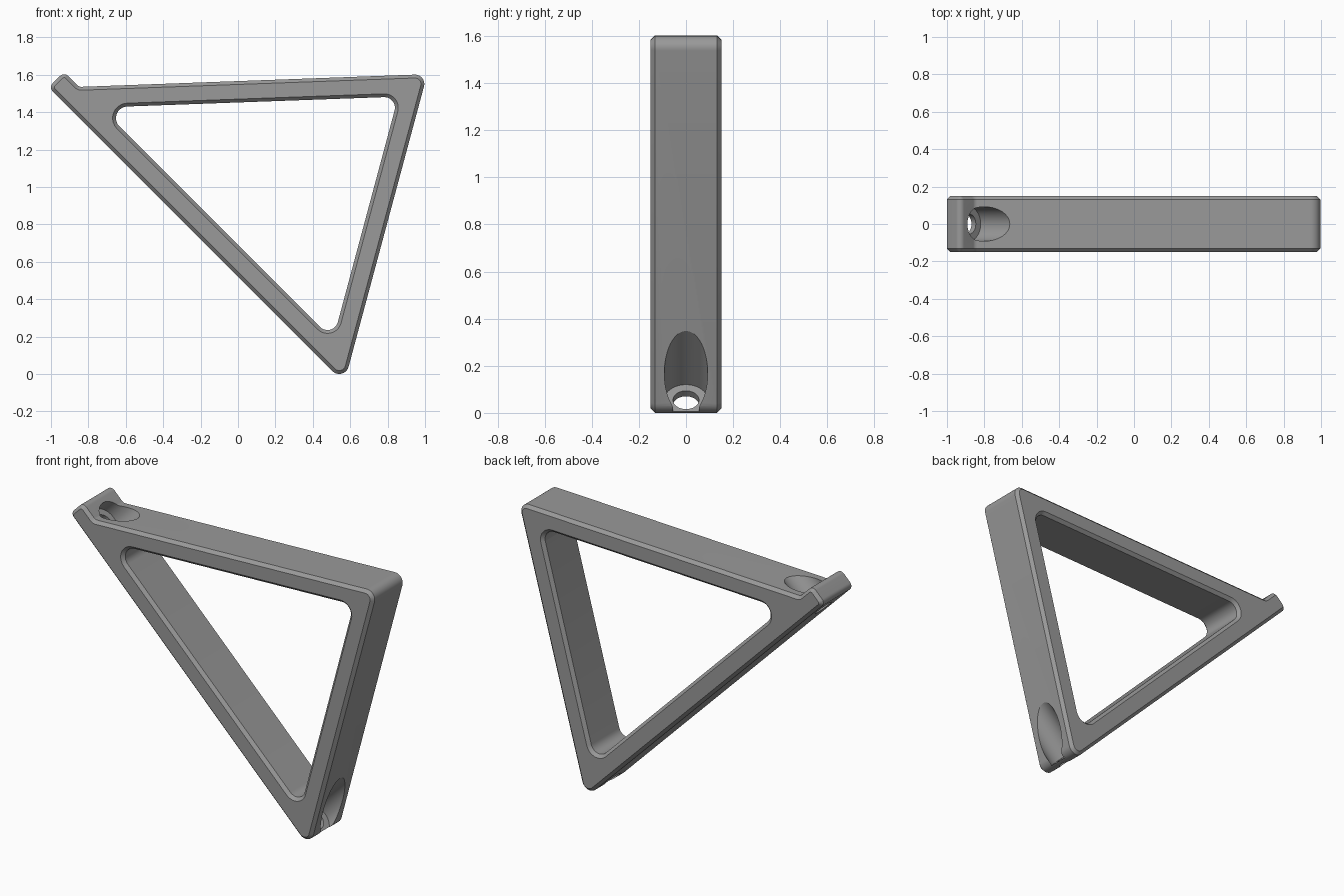
import bpy, bmesh, math
from mathutils import Vector, Matrix

if "Cube" in bpy.data.objects:
    bpy.data.objects.remove(bpy.data.objects["Cube"])

HALF, CH = 0.15, 0.018          # half depth of the bracket, chamfer size

grey = bpy.data.materials.new("plain_grey")
grey.diffuse_color = (0.32, 0.32, 0.32, 1)
grey.use_nodes = True
grey.node_tree.nodes["Principled BSDF"].inputs["Base Color"].default_value = grey.diffuse_color


def rounded_loop(corners, steps=10):
    """Counter-clockwise (x, z, radius) corners -> list of (point, outward normal)."""
    out, n = [], len(corners)
    for i in range(n):
        a, p, b = (Vector(corners[(i + k) % n][:2]) for k in (-1, 0, 1))
        r = corners[i][2]
        d1, d2 = (p - a).normalized(), (b - p).normalized()
        n1, n2 = Vector((d1.y, -d1.x)), Vector((d2.y, -d2.x))
        side = 1 if d1.x * d2.y - d1.y * d2.x > 0 else -1   # convex or concave
        centre = p - (n1 + n2) * (side * r / (1 + n1.dot(n2)))
        a1 = math.atan2(n1.y, n1.x)
        turn = math.atan2(n1.x * n2.y - n1.y * n2.x, n1.dot(n2))
        for k in range(steps + 1):
            t = a1 + turn * k / steps
            nrm = Vector((math.cos(t), math.sin(t)))
            out.append((centre + nrm * (side * r), nrm))
    return out


def chamfered_wall(bm, loop, inset):
    """Wall through the depth with chamfers; returns the front and back rim edges."""
    rings = []
    for y, off in ((-HALF, inset), (-HALF + CH, 0), (HALF - CH, 0), (HALF, inset)):
        pts = [p + nrm * off for p, nrm in loop]
        rings.append([bm.verts.new((q.x, y, q.y)) for q in pts])
    n = len(loop)
    for r0, r1 in zip(rings, rings[1:]):
        for i in range(n):
            j = (i + 1) % n
            bm.faces.new((r0[i], r0[j], r1[j], r1[i]))
    return [[bm.edges.get((r[i], r[(i + 1) % n])) for i in range(n)]
            for r in (rings[0], rings[3])]


def new_object(name, bm):
    bmesh.ops.recalc_face_normals(bm, faces=bm.faces)
    me = bpy.data.meshes.new(name)
    bm.to_mesh(me)
    bm.free()
    me.materials.append(grey)
    ob = bpy.data.objects.new(name, me)
    bpy.context.collection.objects.link(ob)
    return ob


# Triangular frame with a hooked lip at the upper left
outline = rounded_loop([(0.568, -0.048, 0.052), (1.012, 1.603, 0.05),
                        (-0.85, 1.535, 0.03), (-0.93, 1.615, 0.03),
                        (-1.0125, 1.5325, 0.03)])
opening = rounded_loop([(0.508, 0.182, 0.057), (0.857, 1.483, 0.057),
                        (-0.735, 1.425, 0.062)])
bm = bmesh.new()
outer_rims = chamfered_wall(bm, outline, -CH)
inner_rims = chamfered_wall(bm, opening, CH)
for outer, inner in zip(outer_rims, inner_rims):
    bmesh.ops.triangle_fill(bm, edges=outer + inner, use_beauty=True)
frame = new_object("bracket_frame", bm)


# Stepped screw holes, square to the long sloping side
def screw_cutter(name, x, z, segments=64):
    bm = bmesh.new()
    rings = []
    for h, r in ((-0.1, 0.055), (0.033, 0.055), (0.033, 0.092), (0.45, 0.092)):
        rings.append([bm.verts.new((r * math.cos(2 * math.pi * k / segments),
                                    r * math.sin(2 * math.pi * k / segments), h))
                      for k in range(segments)])
    for r0, r1 in zip(rings, rings[1:]):
        for k in range(segments):
            j = (k + 1) % segments
            bm.faces.new((r0[k], r0[j], r1[j], r1[k]))
    bm.faces.new(rings[0])
    bm.faces.new(rings[-1])
    bm.transform(Matrix.Translation((x, 0, z)) @ Matrix.Rotation(math.pi / 4, 4, 'Y'))
    ob = new_object(name, bm)
    ob.hide_render = True
    return ob


bpy.context.view_layer.objects.active = frame
frame.select_set(True)
for name, x, z in (("upper_screw_cutter", -0.908, 1.428),
                   ("lower_screw_cutter", 0.4885, 0.0315)):
    cutter = screw_cutter(name, x, z)
    mod = frame.modifiers.new(name, 'BOOLEAN')
    mod.operation, mod.solver, mod.object = 'DIFFERENCE', 'EXACT', cutter
    bpy.ops.object.modifier_apply(modifier=mod.name)
    bpy.data.objects.remove(cutter)

bpy.ops.object.shade_smooth_by_angle(angle=math.radians(30))
